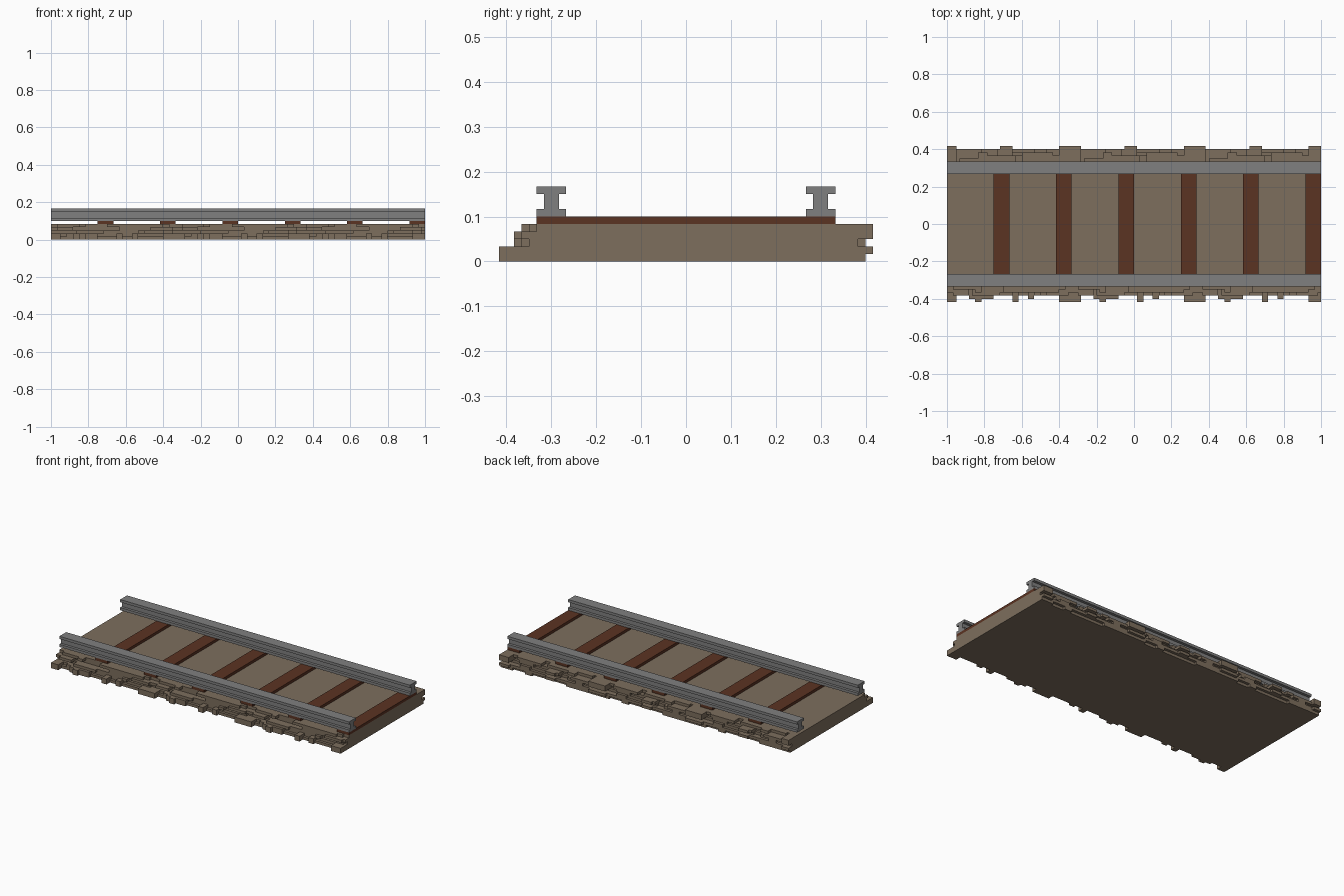
import bpy
import bmesh
import math
import random

random.seed(7)
U = 1 / 60            # block size
HALF, TILE, CORE, LAYERS = 60, 40, 20, 5

cube = bpy.data.objects.get("Cube")
if cube:
    bpy.data.objects.remove(cube, do_unlink=True)


def material(name, rgb):
    m = bpy.data.materials.new(name)
    m.use_nodes = True
    m.diffuse_color = (*rgb, 1)
    m.node_tree.nodes["Principled BSDF"].inputs["Base Color"].default_value = (*rgb, 1)
    return m


GRAVEL = material("gravel brown", (0.205, 0.157, 0.11))
WOOD = material("dark wood", (0.105, 0.033, 0.016))
STEEL = material("steel grey", (0.215, 0.215, 0.215))


def finish(name, bm, mat):
    bmesh.ops.recalc_face_normals(bm, faces=bm.faces)
    mesh = bpy.data.meshes.new(name)
    bm.to_mesh(mesh)
    bm.free()
    mesh.materials.append(mat)
    obj = bpy.data.objects.new(name, mesh)
    bpy.context.collection.objects.link(obj)
    return obj


def extrude_profile(name, points, x0, x1, mat):
    """Extrude a (y, z) outline in block units along x."""
    bm = bmesh.new()
    face = bm.faces.new([bm.verts.new((x0 * U, y * U, z * U)) for y, z in points])
    moved = bmesh.ops.extrude_face_region(bm, geom=[face])["geom"]
    verts = [v for v in moved if isinstance(v, bmesh.types.BMVert)]
    bmesh.ops.translate(bm, verts=verts, vec=((x1 - x0) * U, 0, 0))
    return finish(name, bm, mat)


def rect(y, z0, z1):
    return [(-y, z0), (y, z0), (y, z1), (-y, z1)]


def stone_rows(ranges, spans, span_layers):
    """Repeating rows of stones: depth of each block column per layer."""
    rows = []
    for layer, (low, high) in enumerate(ranges):
        row = []
        while len(row) < TILE:
            row += [random.randint(low, high)] * random.randint(2, 8)
        row = row[:TILE]
        for start, end, depth in spans:
            if layer in span_layers and random.random() < 0.7:
                row[start:end] = [depth] * (end - start)
        rows.append(row)
    return rows


def ragged_edge(name, rows, side):
    """Skin the stone rows with only the exposed block faces."""
    blocks = {(x, y, z)
              for x in range(-HALF, HALF) for z in range(LAYERS)
              for y in range(CORE, rows[z][(x + 64) % TILE])}
    bm = bmesh.new()
    cache = {}

    def vert(p):
        if p not in cache:
            cache[p] = bm.verts.new((p[0] * U, p[1] * U * side, p[2] * U))
        return cache[p]

    for block in blocks:
        for axis in range(3):
            for step in (0, 1):
                near = list(block)
                near[axis] += 2 * step - 1
                if tuple(near) in blocks or near[1] < CORE:
                    continue
                corners = []
                for a, b in ((0, 0), (1, 0), (1, 1), (0, 1)):
                    p = list(block)
                    p[axis] += step
                    p[(axis + 1) % 3] += a
                    p[(axis + 2) % 3] += b
                    corners.append(vert(tuple(p)))
                if (step == 0) != (side < 0):
                    corners.reverse()
                bm.faces.new(corners)
    # Join blocks into larger flat stones
    bmesh.ops.dissolve_limit(bm, angle_limit=math.radians(1),
                             verts=bm.verts, edges=bm.edges)
    mesh = bpy.data.meshes.new(name)
    bm.to_mesh(mesh)
    bm.free()
    mesh.materials.append(GRAVEL)
    obj = bpy.data.objects.new(name, mesh)
    bpy.context.collection.objects.link(obj)


# Gravel bed with stepped, ragged stone edges
extrude_profile("gravel_bed", rect(CORE, 0, LAYERS), -HALF, HALF, GRAVEL)
front = stone_rows([(23, 23), (22, 23), (21, 23), (20, 23), (20, 22)],
                   [(0, 7, 25), (11, 19, 24), (13, 15, 25), (25, 27, 25), (30, 32, 24)],
                   (0, 1))
ragged_edge("front_stones", front, -1)
back = stone_rows([(23, 24), (24, 24), (22, 24), (21, 24), (20, 23)],
                  [(0, 7, 25), (21, 25, 25)], (1, 2, 3, 4))
ragged_edge("back_stones", back, 1)

# Sleepers
for i in range(6):
    x = -45 + 20 * i
    extrude_profile(f"sleeper_{i + 1}", rect(20, 5, 6), x, x + 5, WOOD)

# Rails: foot, web and head in one I-shaped outline
half_rail = [(2, 6), (2, 7), (1, 7), (1, 9), (2, 9), (2, 10)]
outline = half_rail + [(-y, z) for y, z in reversed(half_rail)]
for name, centre in (("front_rail", -18), ("back_rail", 18)):
    extrude_profile(name, [(y + centre, z) for y, z in outline], -HALF, HALF, STEEL)
